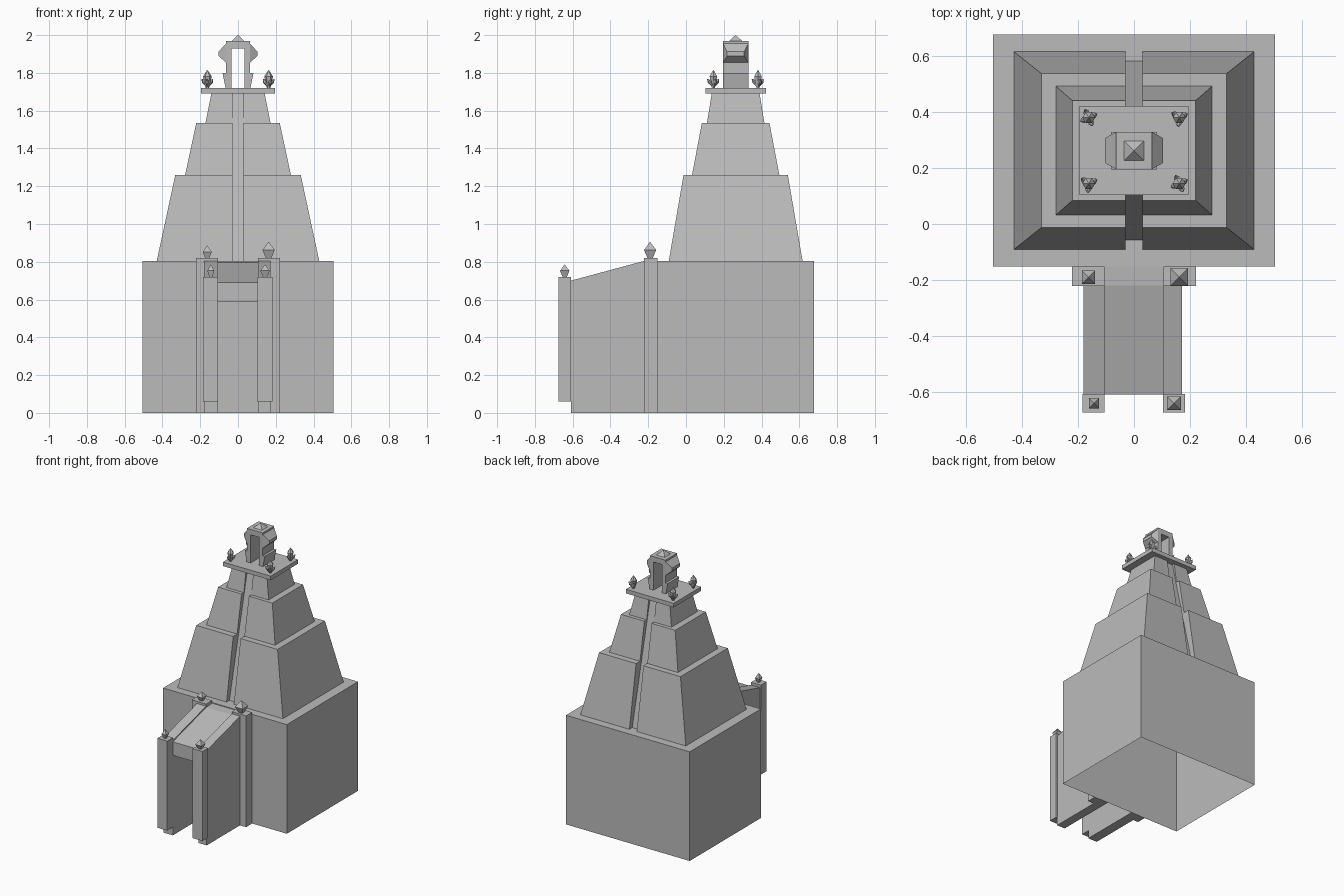
import bpy
import math
from mathutils import Matrix, Vector

if "Cube" in bpy.data.objects:
    bpy.data.objects.remove(bpy.data.objects["Cube"])

# Single stone colour
stone = bpy.data.materials.new("grey_stone")
stone.use_nodes = True
colour = (0.5, 0.5, 0.5, 1)
stone.diffuse_color = colour
stone.node_tree.nodes["Principled BSDF"].inputs["Base Color"].default_value = colour


def make(name, verts, faces):
    mesh = bpy.data.meshes.new(name)
    mesh.from_pydata(verts, [], faces)
    mesh.materials.append(stone)
    obj = bpy.data.objects.new(name, mesh)
    bpy.context.collection.objects.link(obj)
    return obj


def loft(name, rings, bottom=True):
    """Join stacked rings of points, given counter-clockwise from above."""
    n = len(rings[0])
    faces = [(r * n + i, r * n + (i + 1) % n, (r + 1) * n + (i + 1) % n, (r + 1) * n + i)
             for r in range(len(rings) - 1) for i in range(n)]
    faces.append(tuple(range((len(rings) - 1) * n, len(rings) * n)))
    if bottom:
        faces.append(tuple(reversed(range(n))))
    return make(name, [p for ring in rings for p in ring], faces)


def rect(x0, x1, y0, y1, z):
    return [(x0, y0, z), (x1, y0, z), (x1, y1, z), (x0, y1, z)]


def box(name, x0, x1, y0, y1, z0, z1, bottom=True):
    return loft(name, [rect(x0, x1, y0, y1, z0), rect(x0, x1, y0, y1, z1)], bottom)


def extrude_x(name, profile, x0, x1):
    """Extrude a (y, z) profile, counter-clockwise seen from +x."""
    return loft(name, [[(x, y, z) for y, z in profile] for x in (x0, x1)])


def finial(name, x, y, z, r, h):
    """Square bud: flared stem with a pyramid cap."""
    steps = [(0.45, 0), (1, 0.5), (0.03, 1)]
    return loft(name, [rect(x - r * s, x + r * s, y - r * s, y + r * s, z + h * t) for s, t in steps])


def spindle(name, base, direction, radius, length):
    turn = Vector(direction).to_track_quat("Z", "Y").to_matrix().to_4x4()
    place = Matrix.Translation(base) @ turn
    rings = []
    for s, t in [(0.4, 0), (0.7, 0.3), (1, 0.65), (0.05, 1)]:
        rings.append([place @ Vector((radius * s * math.cos(a), radius * s * math.sin(a), length * t))
                      for a in (math.tau * i / 6 for i in range(6))])
    return loft(name, rings)


MID = 0.263   # depth of the tower axis
GAP = 0.03    # half width of the groove

# Hollow base block, open underneath
box("base_block", -0.505, 0.505, -0.152, 0.678, 0, 0.805, bottom=False)

# Tapered tiers, split into halves by the central groove
tiers = [(0.805, 0.43, 0.354, 1.26, 0.332, 0.276),
         (1.26, 0.28, 0.231, 1.535, 0.221, 0.179),
         (1.535, 0.172, 0.152, 1.695, 0.14, 0.126)]
for number, (z0, hx0, hy0, z1, hx1, hy1) in enumerate(tiers, 1):
    loft(f"tier_{number}_left", [rect(GAP, hx0, MID - hy0, MID + hy0, z0),
                                 rect(GAP, hx1, MID - hy1, MID + hy1, z1)])
    loft(f"tier_{number}_right", [rect(-hx0, -GAP, MID - hy0, MID + hy0, z0),
                                  rect(-hx1, -GAP, MID - hy1, MID + hy1, z1)])

# Sloping core at the bottom of the groove
loft("groove_core", [rect(-GAP, GAP, MID - 0.32, MID + 0.32, 0.805),
                     rect(-GAP, GAP, MID - 0.108, MID + 0.108, 1.695)])

# Platform at the summit
box("platform", -0.195, 0.195, MID - 0.16, MID + 0.16, 1.69, 1.72)

# Open gate on the platform
G0, G1 = MID - 0.067, MID + 0.067
for side, s in (("left", 1), ("right", -1)):
    xs = sorted((s * 0.034, s * 0.064))
    box(f"gate_pillar_{side}", *xs, G0, G1, 1.72, 1.93)

    def side_rect(x, inset, z0, z1):
        pts = [(x, G0 + inset, z0), (x, G1 - inset, z0), (x, G1 - inset, z1), (x, G0 + inset, z1)]
        return pts if s > 0 else pts[::-1]

    # Pointed wing and lower flare on the outside of each pillar
    loft(f"gate_wing_{side}", [side_rect(s * 0.064, 0, 1.855, 1.955),
                               side_rect(s * 0.103, 0.022, 1.89, 1.912)])
    xs = sorted((s * 0.064, s * 0.082))
    foot = sorted((s * 0.064, s * 0.066))
    loft(f"gate_flare_{side}", [rect(*foot, G0, G1, 1.72), rect(*xs, G0, G1, 1.80)])
box("gate_lintel", -0.064, 0.064, G0, G1, 1.928, 1.968)
loft("gate_cap", [rect(-0.035, 0.035, MID - 0.035, MID + 0.035, 1.968),
                  rect(-0.001, 0.001, MID - 0.001, MID + 0.001, 2.0)])

# Budding ornaments at the platform corners
for sx in (-1, 1):
    for sy in (-1, 1):
        x, y = sx * 0.162, MID + sy * 0.118
        spindle("corner_bud", (x, y, 1.72), (0, 0, 1), 0.023, 0.095)
        arms = 4 if sx != sy else 3
        for k in range(arms):
            a = math.radians(25) + math.tau * k / arms
            spindle("corner_leaf", (x, y, 1.725), (math.cos(a), math.sin(a), 1.3), 0.011, 0.055)

# Porch side walls and roof, both rising toward the block
wall = [(-0.61, 0), (-0.15, 0), (-0.15, 0.805), (-0.22, 0.805), (-0.61, 0.70)]
extrude_x("porch_wall_right", wall, -0.18, -0.105)
extrude_x("porch_wall_left", wall, 0.105, 0.172)
roof = [(-0.61, 0.59), (-0.15, 0.59), (-0.15, 0.80), (-0.22, 0.795), (-0.61, 0.69)]
extrude_x("porch_roof", roof, -0.105, 0.105)

# Posts with finials
box("rear_post_right", -0.222, -0.105, -0.222, -0.152, 0, 0.82)
box("rear_post_left", 0.105, 0.222, -0.222, -0.152, 0, 0.82)
box("front_post_right", -0.185, -0.105, -0.675, -0.608, 0.06, 0.72)
box("front_post_left", 0.103, 0.182, -0.675, -0.608, 0.06, 0.72)
finial("rear_finial_right", -0.163, -0.19, 0.82, 0.024, 0.065)
finial("rear_finial_left", 0.162, -0.19, 0.82, 0.032, 0.085)
finial("front_finial_right", -0.144, -0.642, 0.72, 0.018, 0.065)
finial("front_finial_left", 0.143, -0.642, 0.72, 0.025, 0.065)
